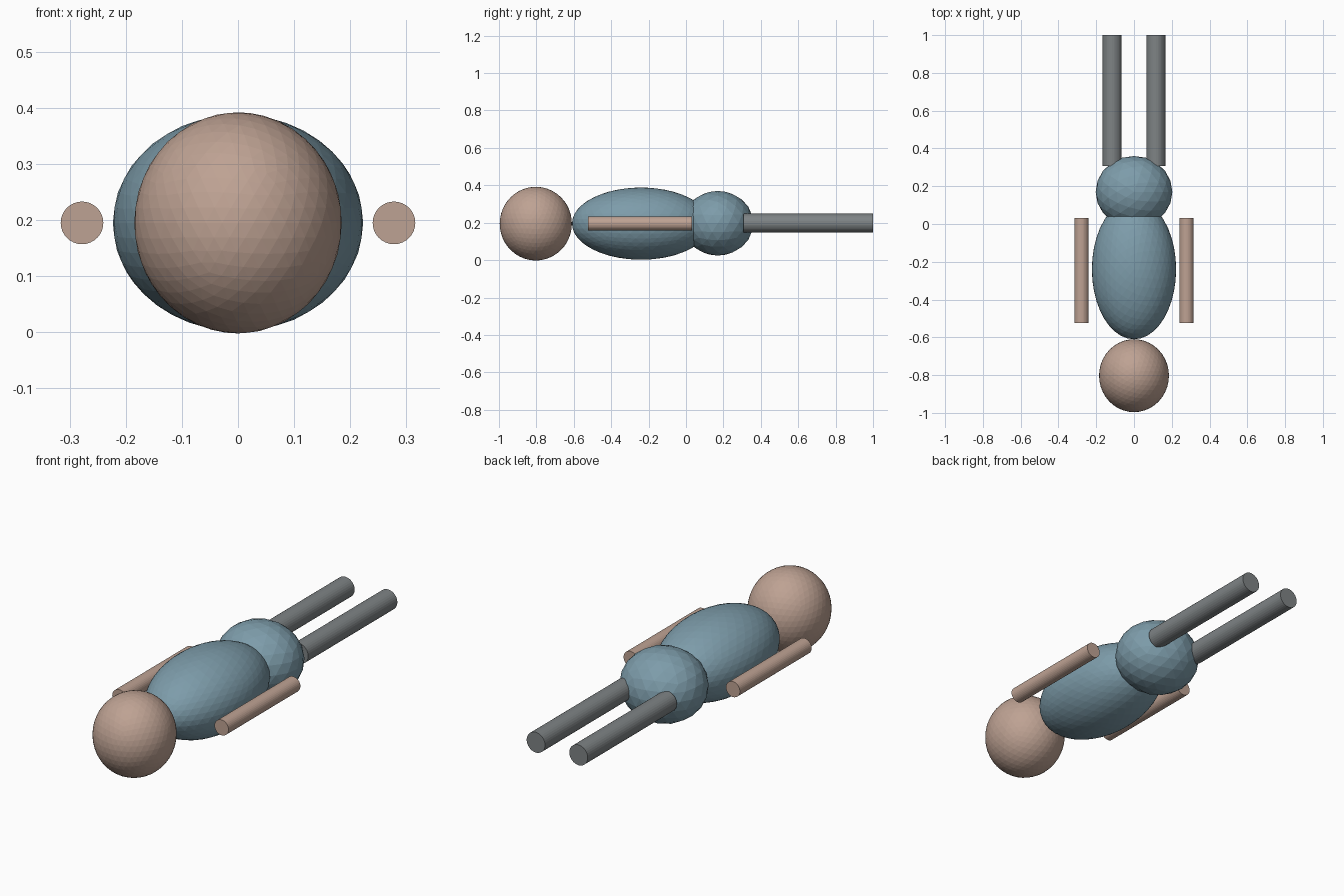
import bpy
import math

if "Cube" in bpy.data.objects:
    bpy.data.objects.remove(bpy.data.objects["Cube"])


def material(name, rgb):
    m = bpy.data.materials.new(name)
    lin = [((c / 255 + 0.055) / 1.055) ** 2.4 for c in rgb]
    m.diffuse_color = (*lin, 1.0)
    m.use_nodes = True
    m.node_tree.nodes["Principled BSDF"].inputs["Base Color"].default_value = m.diffuse_color
    return m


SKIN = material("skin", (190, 162, 147))
SHIRT = material("blue cloth", (125, 156, 170))
TROUSERS = material("grey cloth", (126, 131, 133))


def finish(name, mat):
    ob = bpy.context.object
    ob.name = name
    ob.data.materials.append(mat)
    bpy.ops.object.transform_apply(location=False, rotation=True, scale=True)
    return ob


def ellipsoid(name, y, z, radii, detail, mat):
    bpy.ops.mesh.primitive_ico_sphere_add(subdivisions=detail, radius=1, location=(0, y, z))
    bpy.context.object.scale = radii
    return finish(name, mat)


def limb(name, x, y0, y1, z, radius, mat):
    bpy.ops.mesh.primitive_cylinder_add(vertices=32, radius=radius, depth=y1 - y0,
                                        location=(x, (y0 + y1) / 2, z),
                                        rotation=(math.pi / 2, 0, 0))
    return finish(name, mat)


# Head, torso and hips lie along the y axis
ellipsoid("head", -0.803, 0.195, (0.185, 0.193, 0.197), 4, SKIN).scale = (1, 1, 1)
ellipsoid("torso", -0.24, 0.195, (0.223, 0.37, 0.193), 4, SHIRT)
ellipsoid("hips", 0.17, 0.197, (0.203, 0.19, 0.173), 3, SHIRT)

# Arms and legs, one pair per side
for side, label in ((-1, "left"), (1, "right")):
    limb(label + "_arm", side * 0.278, -0.525, 0.033, 0.195, 0.038, SKIN)
    limb(label + "_leg", side * 0.116, 0.308, 1.0, 0.198, 0.05, TROUSERS)
